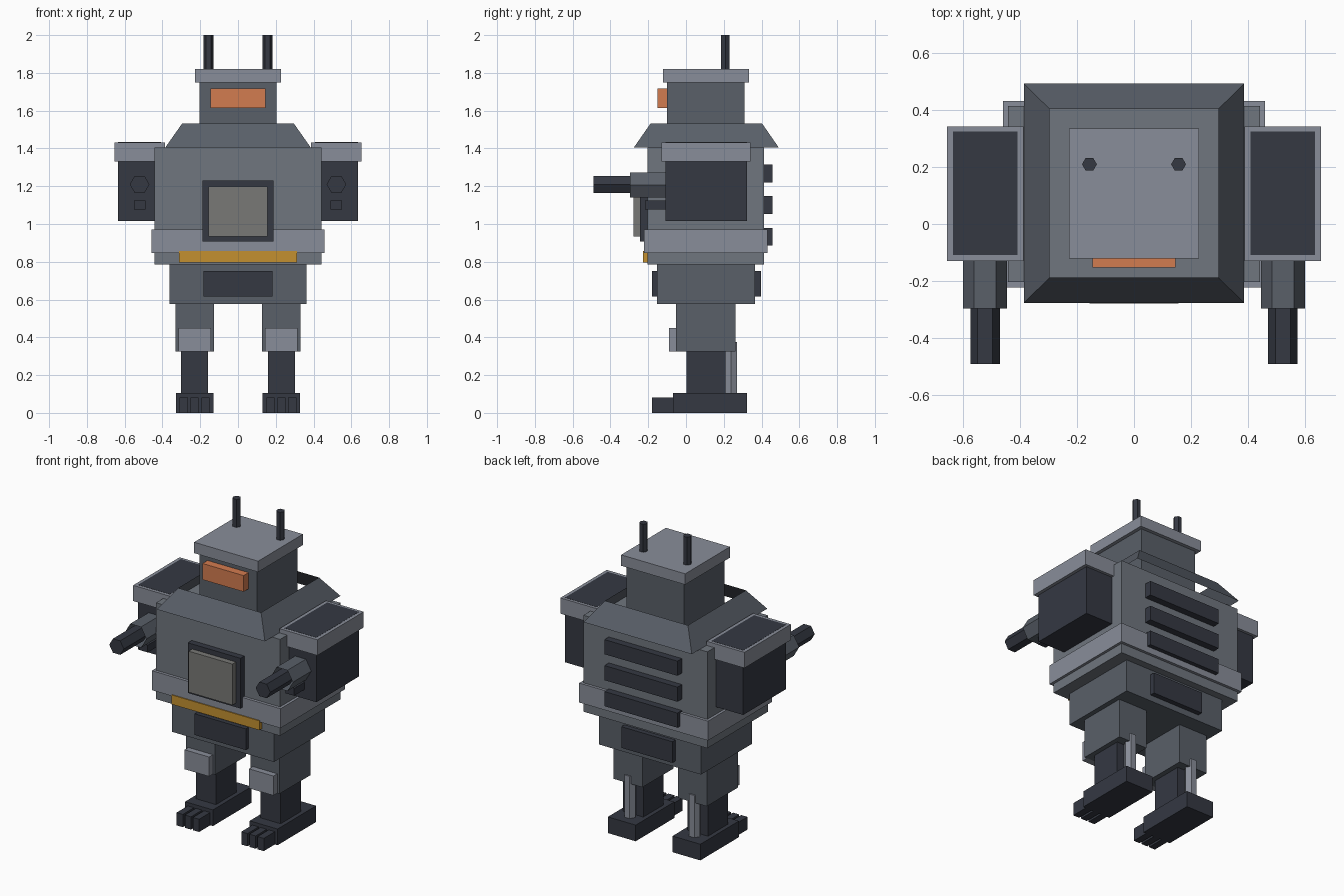
import bpy, bmesh
from math import radians
from mathutils import Matrix, Vector

if "Cube" in bpy.data.objects:
    bpy.data.objects.remove(bpy.data.objects["Cube"])


def material(name, rgb):
    m = bpy.data.materials.new(name)
    m.diffuse_color = (*rgb, 1)
    m.use_nodes = True
    m.node_tree.nodes["Principled BSDF"].inputs["Base Color"].default_value = m.diffuse_color
    return m


DARK = material("dark_steel", (0.035, 0.04, 0.055))
MID = material("mid_steel", (0.10, 0.115, 0.14))
PLATE = material("plate_steel", (0.16, 0.18, 0.21))
LIGHT = material("light_steel", (0.25, 0.27, 0.32))
SCREEN = material("screen_grey", (0.19, 0.19, 0.18))
ORANGE = material("orange_glow", (0.65, 0.20, 0.08))
YELLOW = material("yellow_paint", (0.55, 0.28, 0.03))


def add(name, bm, mat):
    mesh = bpy.data.meshes.new(name)
    bm.to_mesh(mesh)
    bm.free()
    mesh.materials.append(mat)
    ob = bpy.data.objects.new(name, mesh)
    bpy.context.collection.objects.link(ob)
    return ob


def box(name, x, y, z, mat):
    """Box from (min, max) ranges on each axis."""
    bm = bmesh.new()
    size = [b - a for a, b in (x, y, z)]
    mid = [(a + b) / 2 for a, b in (x, y, z)]
    bmesh.ops.create_cube(bm, size=1, matrix=Matrix.Translation(mid) @ Matrix.Diagonal((*size, 1)))
    return add(name, bm, mat)


def wide(name, half, y, z, mat):
    """Box centred on x = 0."""
    return box(name, (-half, half), y, z, mat)


def hex_rod(name, centre, r, length, mat, along_y=False, caps=True):
    """Six-sided rod with corners pointing to +-x."""
    bm = bmesh.new()
    m = Matrix.Translation(centre)
    if along_y:
        m = m @ Matrix.Rotation(radians(90), 4, 'X')
    m = m @ Matrix.Rotation(radians(30), 4, 'Z')
    bmesh.ops.create_cone(bm, cap_ends=caps, segments=6, radius1=r, radius2=r, depth=length, matrix=m)
    return add(name, bm, mat)


# Head, cap and visor
wide("head", 0.205, (-0.101, 0.311), (1.405, 1.75), MID)
wide("head_cap", 0.228, (-0.121, 0.334), (1.75, 1.82), LIGHT)
wide("visor", 0.146, (-0.152, -0.10), (1.613, 1.717), ORANGE)

# Collar: open sloping skirt around the neck
bm = bmesh.new()
rings = []
for hx, y0, y1, z in ((0.385, -0.276, 0.491, 1.405), (0.295, -0.187, 0.402, 1.533)):
    rings.append([bm.verts.new(p) for p in ((-hx, y0, z), (hx, y0, z), (hx, y1, z), (-hx, y1, z))])
for i in range(4):
    j = (i + 1) % 4
    bm.faces.new((rings[0][i], rings[0][j], rings[1][j], rings[1][i]))
add("collar", bm, MID)

# Torso, belt, stripe and chest screen
wide("torso", 0.441, (-0.203, 0.413), (0.785, 1.405), PLATE)
wide("belt", 0.458, (-0.222, 0.431), (0.846, 0.971), LIGHT)
wide("belt_stripe", 0.312, (-0.228, -0.20), (0.796, 0.856), YELLOW)
wide("chest_frame", 0.187, (-0.243, -0.20), (0.908, 1.231), DARK)
wide("chest_screen", 0.156, (-0.279, -0.24), (0.935, 1.199), SCREEN)

# Back vents
for i in range(3):
    z = 1.267 - i * 0.167
    wide(f"back_vent_{i + 1}", 0.26, (0.40, 0.458), (z - 0.047, z + 0.047), DARK)

# Pelvis with panels front and back
wide("pelvis", 0.363, (-0.153, 0.366), (0.577, 0.785), MID)
wide("pelvis_panel", 0.182, (-0.181, 0.398), (0.616, 0.752), DARK)

for side, s in (("left", -1), ("right", 1)):
    def part(name, cx, half, y, z, mat):
        box(f"{side}_{name}", (s * cx - half, s * cx + half), y, z, mat)

    # Antenna
    hex_rod(f"{side}_antenna", (s * 0.156, 0.209, 1.90), 0.026, 0.20, DARK)

    # Arm pod with gun
    part("arm", 0.521, 0.113, (-0.109, 0.324), (1.017, 1.433), DARK)
    part("shoulder_rim", 0.521, 0.134, (-0.130, 0.342), (1.331, 1.432), LIGHT)
    hex_rod(f"{side}_gun_sleeve", (s * 0.521, -0.198, 1.207), 0.077, 0.197, MID, True, caps=False)
    hex_rod(f"{side}_gun_barrel", (s * 0.521, -0.37, 1.210), 0.052, 0.24, DARK, True)
    part("small_gun", 0.521, 0.03, (-0.216, -0.10), (1.077, 1.124), DARK)

    # Leg
    part("thigh", 0.229, 0.103, (-0.052, 0.263), (0.325, 0.577), MID)
    part("knee_pad", 0.229, 0.087, (-0.091, -0.05), (0.325, 0.450), LIGHT)
    part("shin", 0.230, 0.072, (0.002, 0.208), (0.10, 0.325), DARK)
    hex_rod(f"{side}_calf_piston", (s * 0.230, 0.239, 0.238), 0.037, 0.275, LIGHT)

    # Foot and toes
    part("foot", 0.230, 0.099, (-0.068, 0.324), (0.0, 0.104), DARK)
    for t in (-1, 0, 1):
        part(f"toe_{t + 2}", 0.230 + t * 0.058, 0.022, (-0.181, -0.06), (0.0, 0.082), DARK)
